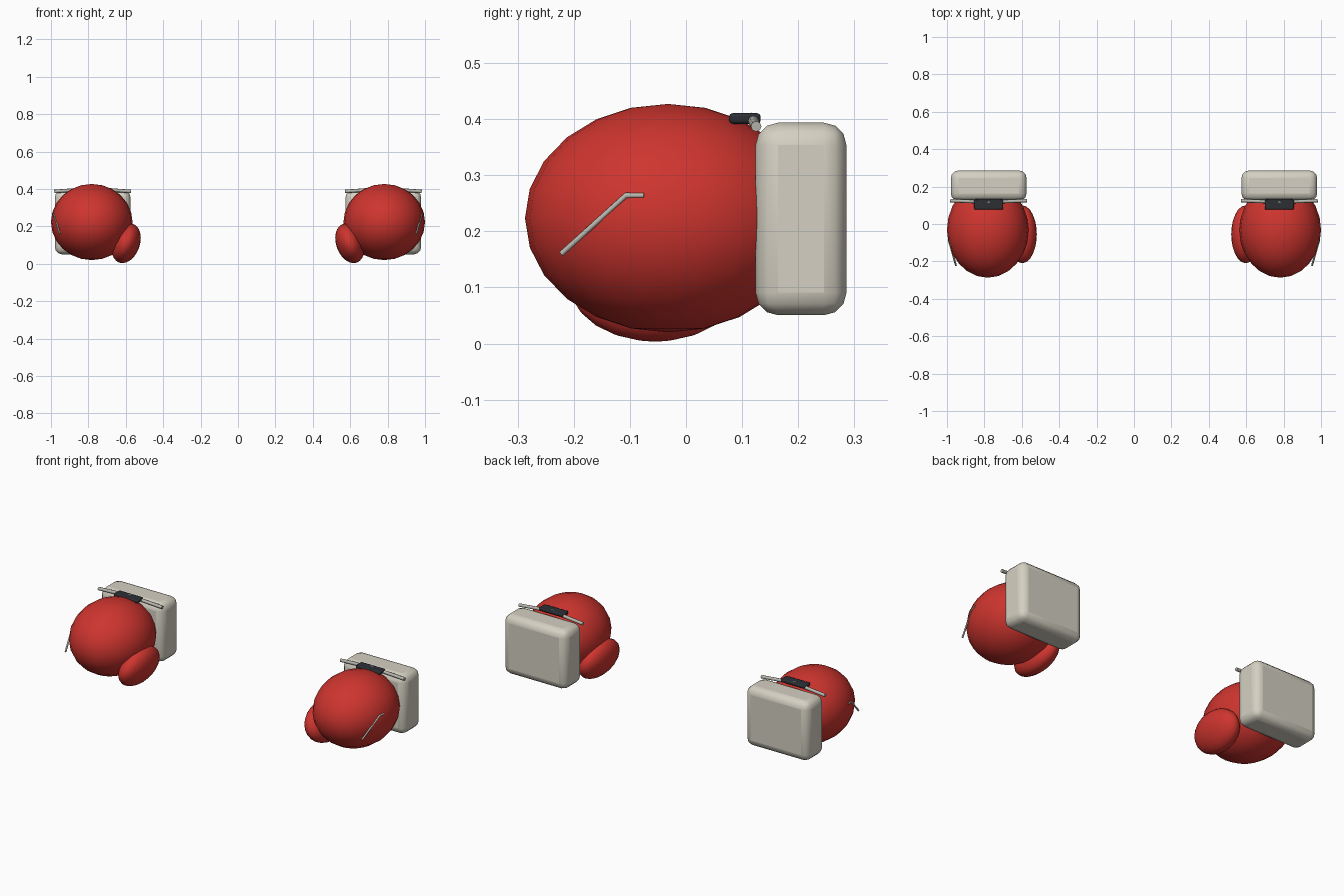
import bpy
import math

cube = bpy.data.objects.get("Cube")
if cube:
    bpy.data.objects.remove(cube, do_unlink=True)


def make_material(name, rgb, roughness=0.6):
    mat = bpy.data.materials.new(name)
    mat.use_nodes = True
    mat.diffuse_color = (*rgb, 1)
    bsdf = mat.node_tree.nodes["Principled BSDF"]
    bsdf.inputs["Base Color"].default_value = (*rgb, 1)
    bsdf.inputs["Roughness"].default_value = roughness
    return mat


red = make_material("red leather", (0.62, 0.035, 0.028))
cream = make_material("cream cuff", (0.66, 0.63, 0.54))
grey = make_material("grey cord", (0.48, 0.47, 0.42))
black = make_material("black strap", (0.025, 0.028, 0.034))


def ellipsoid(name, center, radii, tilt, segments):
    bpy.ops.mesh.primitive_uv_sphere_add(segments=segments, ring_count=segments // 2, radius=1,
                                         location=center, rotation=(0, tilt, 0))
    obj = bpy.context.object
    obj.name = name
    obj.scale = radii
    obj.data.materials.append(red)
    bpy.ops.object.shade_smooth()


def rounded_box(name, center, size, bevel, segments, mat):
    bpy.ops.mesh.primitive_cube_add(size=1, location=center)
    obj = bpy.context.object
    obj.name = name
    obj.scale = size
    bpy.ops.object.transform_apply(location=False, rotation=False, scale=True)
    mod = obj.modifiers.new("rounded edges", "BEVEL")
    mod.width = bevel
    mod.segments = segments
    obj.data.materials.append(mat)
    bpy.ops.object.shade_smooth_by_angle(angle=math.radians(20))


def cord(name, points, radius):
    curve = bpy.data.curves.new(name, "CURVE")
    curve.dimensions = "3D"
    curve.bevel_depth = radius
    curve.bevel_resolution = 2
    curve.use_fill_caps = True
    spline = curve.splines.new("POLY")
    spline.points.add(len(points) - 1)
    for point, co in zip(spline.points, points):
        point.co = (*co, 1)
    curve.materials.append(grey)
    obj = bpy.data.objects.new(name, curve)
    bpy.context.collection.objects.link(obj)


# A mirrored pair of gloves
for side, s in (("left", 1), ("right", -1)):
    ellipsoid(side + "_glove_body", (s * 0.782, -0.032, 0.2235), (0.218, 0.255, 0.2035), 0, 24)
    ellipsoid(side + "_thumb", (s * 0.598, -0.055, 0.11), (0.073, 0.155, 0.11),
              -s * math.radians(20), 24)
    rounded_box(side + "_cuff", (s * 0.777, 0.205, 0.222), (0.405, 0.162, 0.343), 0.04, 3, cream)
    rounded_box(side + "_strap", (s * 0.777, 0.105, 0.401), (0.155, 0.056, 0.019), 0.006, 2, black)
    # Lace runs across the cuff and arches over the strap
    cord(side + "_lace", [(s * 0.573, 0.125, 0.387), (s * 0.777, 0.117, 0.402),
                          (s * 0.982, 0.125, 0.387)], 0.0095)
    # Bent seam on the outer side of the hand
    cord(side + "_seam", [(s * 0.952, -0.222, 0.16), (s * 0.984, -0.107, 0.264),
                          (s * 0.988, -0.075, 0.264)], 0.005)
